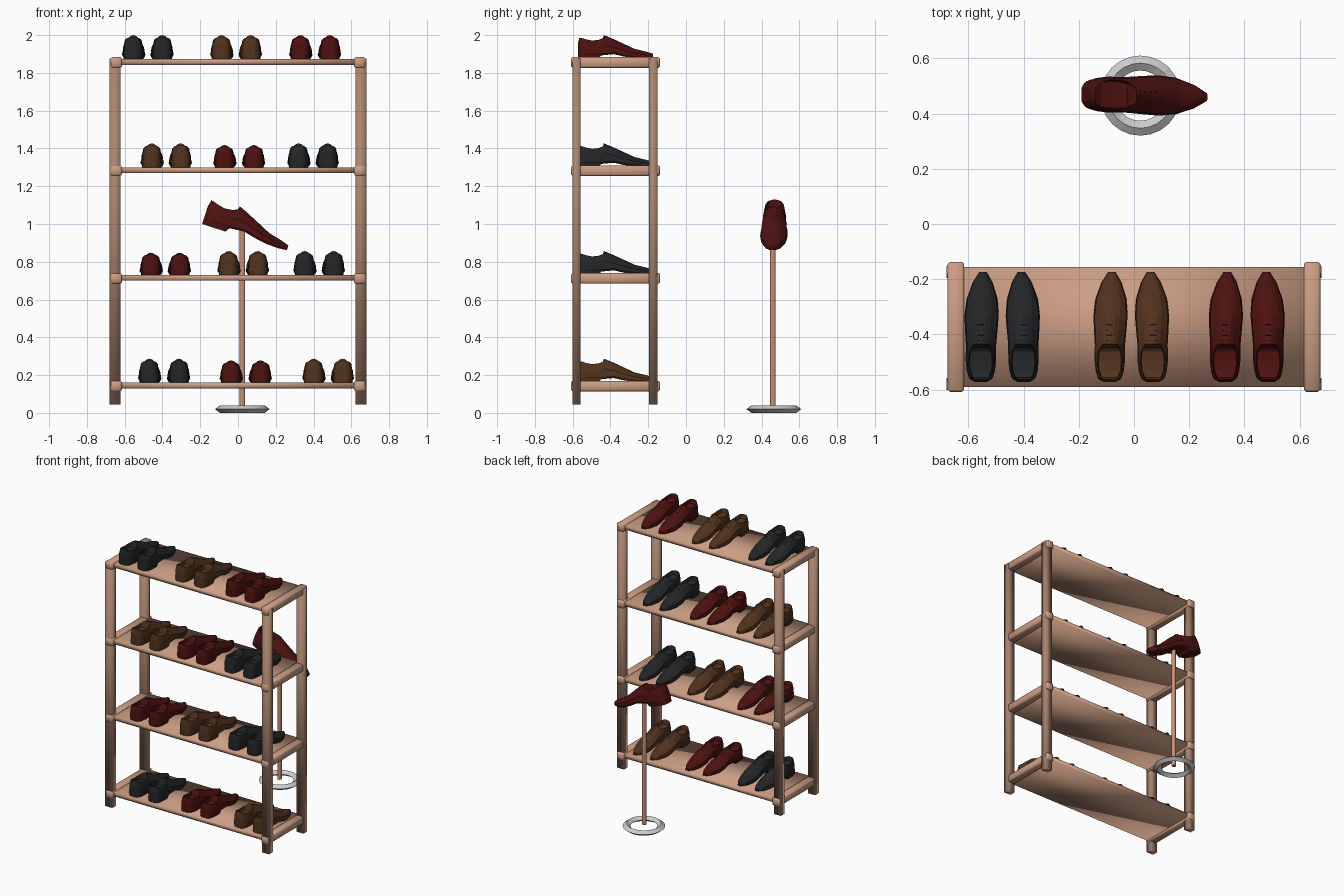
import bpy, bmesh
from math import radians
from mathutils import Matrix, Vector

if "Cube" in bpy.data.objects:
    bpy.data.objects.remove(bpy.data.objects["Cube"])


def material(name, rgb):
    m = bpy.data.materials.new(name)
    m.diffuse_color = (*rgb, 1)
    m.use_nodes = True
    m.node_tree.nodes["Principled BSDF"].inputs["Base Color"].default_value = m.diffuse_color
    return m


WOOD = material("wood", (0.60, 0.34, 0.23))
POST_WOOD = material("post_wood", (0.40, 0.23, 0.155))
POLE_WOOD = material("pole_wood", (0.58, 0.28, 0.19))
LEATHER = {
    "black": material("black_leather", (0.018, 0.019, 0.020)),
    "brown": material("brown_leather", (0.085, 0.033, 0.013)),
    "red": material("red_leather", (0.075, 0.006, 0.005)),
}


def add_object(name, bm, mat=None, smooth=False):
    bmesh.ops.recalc_face_normals(bm, faces=bm.faces)
    for f in bm.faces:
        f.smooth = smooth
    me = bpy.data.meshes.new(name)
    bm.to_mesh(me)
    bm.free()
    if mat:
        me.materials.append(mat)
    ob = bpy.data.objects.new(name, me)
    bpy.context.collection.objects.link(ob)
    return ob


def box(name, lo, hi, mat=WOOD, bevel=0.0):
    lo, hi = Vector(lo), Vector(hi)
    bm = bmesh.new()
    bmesh.ops.create_cube(bm, size=1, matrix=Matrix.Translation((lo + hi) / 2)
                          @ Matrix.Diagonal((*(hi - lo), 1)))
    if bevel:
        bmesh.ops.bevel(bm, geom=bm.edges[:], offset=bevel, segments=1, affect='EDGES')
    return add_object(name, bm, mat, True)


# Shoe stations: distance from heel, half width, underside z, sole thickness,
# rim half width, rim z, centre z, whether the foot opening is cut here
STATIONS = [
    (0.000, .022, .000, .030, .014, .080, .083, False),
    (0.008, .037, .000, .030, .022, .113, .118, False),
    (0.016, .044, .000, .030, .030, .113, .085, True),
    (0.040, .051, .000, .030, .041, .105, .072, True),
    (0.075, .055, .000, .030, .045, .098, .068, True),
    (0.110, .055, .000, .030, .041, .102, .070, True),
    (0.122, .055, .019, .012, .035, .107, .078, True),
    (0.137, .055, .021, .012, .026, .113, .127, False),
    (0.190, .059, .026, .012, .031, .088, .105, False),
    (0.240, .062, .014, .012, .035, .067, .082, False),
    (0.300, .056, .004, .012, .034, .047, .054, False),
    (0.360, .036, .002, .011, .023, .035, .040, False),
    (0.398, .013, .006, .008, .008, .024, .028, False),
]


def shoe(name, colour, side):
    bm = bmesh.new()
    rings = []
    for u, w, zb, h, r, zr, zc, is_open in STATIONS:
        top = zb + h
        inner = (r * .92, zc) if is_open else (r * .5, zr + (zc - zr) * .75)
        half = [(0, zb), (w * .92, zb), (w, top - .003), (w * .96, top + .001),
                (w * .93, top + (zr - top) * .5), (r, zr), inner, (0, zc)]
        section = half + [(-x, z) for x, z in half[-2:0:-1]]
        bend = -side * .008 * (u / .4) ** 2
        rings.append([bm.verts.new((x + bend, u, z)) for x, z in section])
    n = len(rings[0])
    for a, b in zip(rings, rings[1:]):
        for i in range(n):
            j = (i + 1) % n
            bm.faces.new((a[i], a[j], b[j], b[i]))
    bm.faces.new(rings[0])
    bm.faces.new(rings[-1])
    # laces
    for k in range(4):
        u = .150 + .019 * k
        m = (Matrix.Translation((0, u, .124 - .43 * (u - .137))) @ Matrix.Rotation(-.4, 4, 'X')
             @ Matrix.Diagonal((.022, .003, .008, 1)))
        bmesh.ops.create_cube(bm, size=1, matrix=m)
    return add_object(name, bm, LEATHER[colour])


# Rack posts
for x, sx in ((-.65, "left"), (.65, "right")):
    for y0, y1, sy in ((-.602, -.558, "front"), (-.195, -.152, "back")):
        box(f"{sy}_{sx}_post", (x - .029, y0, .045), (x + .029, y1, 1.875), POST_WOOD)

# Shelves with end rails, and pairs of shoes
SHELVES = [
    (.16, [("black", -.47, -.312), ("red", -.038, .12), ("brown", .40, .555)]),
    (.73, [("red", -.462, -.308), ("brown", -.05, .105), ("black", .352, .507)]),
    (1.30, [("brown", -.457, -.303), ("red", -.072, .085), ("black", .32, .475)]),
    (1.873, [("black", -.555, -.40), ("brown", -.088, .068), ("red", .33, .487)]),
]
for n, (z, pairs) in enumerate(SHELVES, 1):
    box(f"shelf_{n}", (-.625, -.59, z - .03), (.625, -.155, z))
    for x, sx in ((-.645, "left"), (.645, "right")):
        box(f"shelf_{n}_{sx}_rail", (x - .03, -.608, z - .046), (x + .03, -.137, z + .01),
            bevel=.008)
    for colour, xl, xr in pairs:
        for x, side, label in ((xl, -1, "left"), (xr, 1, "right")):
            ob = shoe(f"{colour}_{label}_shoe_{n}", colour, side)
            ob.location = (x, -.572, z)
            if colour == "red" and n < 4:
                ob.scale.z = .93

# Display shoe tilted on its stand
ob = shoe("display_shoe", "red", -1)
ob.scale = (1.18, 1.18, 1.18)
ob.rotation_euler = (radians(-18), 0, radians(-90))
ob.location = (-.19, .469, 1.0)

# Stand pole
bm = bmesh.new()
bmesh.ops.create_cone(bm, cap_ends=True, segments=12, radius1=.015, radius2=.015, depth=.945,
                      matrix=Matrix.Translation((.023, .46, .5025)))
add_object("stand_pole", bm, POLE_WOOD)

# Stand base ring with a diamond section
bpy.ops.mesh.primitive_torus_add(major_segments=24, minor_segments=4, major_radius=.118,
                                 minor_radius=.027, location=(.023, .465, .02))
ring = bpy.context.object
ring.name = "stand_base_ring"
ring.scale.z = .02 / .027
